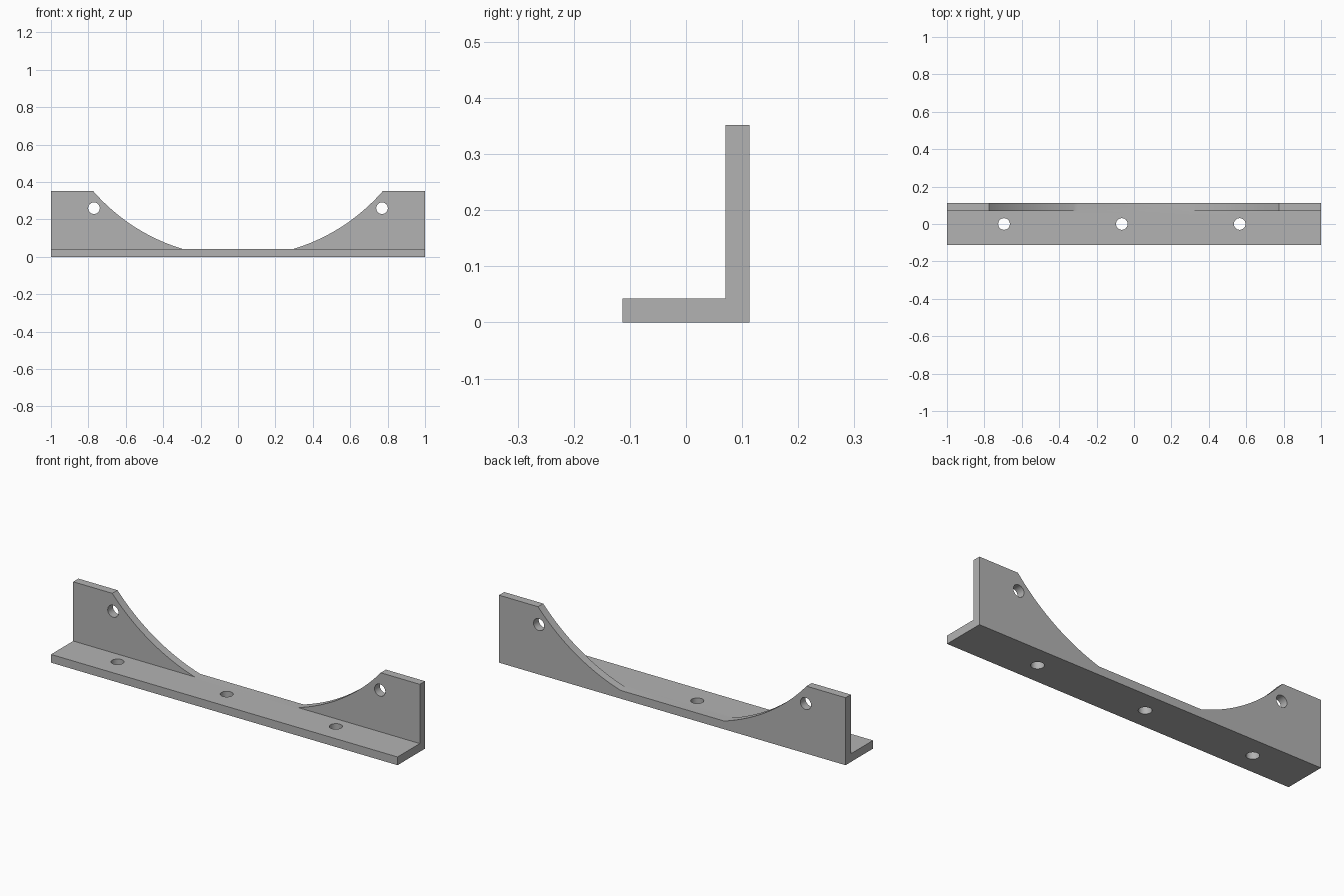
import bpy, bmesh, math
from mathutils import Matrix, Vector

if "Cube" in bpy.data.objects:
    bpy.data.objects.remove(bpy.data.objects["Cube"], do_unlink=True)

DEPTH, HEIGHT, THICK = 0.113, 0.352, 0.043
ARC_Z, ARC_R = 1.024, 1.0255
HOLE_R = 0.031

grey = bpy.data.materials.new("plain grey")
grey.use_nodes = True
colour = (0.45, 0.45, 0.45, 1)
grey.diffuse_color = colour
grey.node_tree.nodes["Principled BSDF"].inputs["Base Color"].default_value = colour


def make_object(name, bm):
    bmesh.ops.recalc_face_normals(bm, faces=bm.faces)
    mesh = bpy.data.meshes.new(name)
    bm.to_mesh(mesh)
    bm.free()
    mesh.materials.append(grey)
    obj = bpy.data.objects.new(name, mesh)
    bpy.context.collection.objects.link(obj)
    return obj


def prism(name, points, offset):
    """Extrude a closed outline along the offset."""
    bm = bmesh.new()
    face = bm.faces.new([bm.verts.new(p) for p in points])
    new = bmesh.ops.extrude_face_region(bm, geom=[face])["geom"]
    bmesh.ops.translate(bm, vec=Vector(offset),
                        verts=[v for v in new if isinstance(v, bmesh.types.BMVert)])
    return make_object(name, bm)


def drill(name, centre, axis):
    """Round cutter along the y or z axis."""
    bm = bmesh.new()
    turn = Matrix.Rotation(math.pi / 2, 4, 'X') if axis == 'Y' else Matrix()
    bmesh.ops.create_cone(bm, cap_ends=True, segments=48, radius1=HOLE_R,
                          radius2=HOLE_R, depth=0.12,
                          matrix=Matrix.Translation(centre) @ turn)
    return make_object(name, bm)


# Angle bracket: L-shaped section swept along x
wall_y = DEPTH - THICK
section = [(-DEPTH, 0), (DEPTH, 0), (DEPTH, HEIGHT), (wall_y, HEIGHT),
           (wall_y, THICK), (-DEPTH, THICK)]
bracket = prism("angle_bracket", [(-1, y, z) for y, z in section], (2, 0, 0))

# Cradle cutter: circular arc clipped at the top of the base flange
low = math.acos((ARC_Z - THICK) / ARC_R)
high = math.acos((ARC_Z - HEIGHT - 0.02) / ARC_R)
side = [low + (high - low) * i / 24 for i in range(25)]
outline = [(ARC_R * math.sin(a), ARC_Z - ARC_R * math.cos(a)) for a in side]
outline = [(x, max(z, THICK)) for x, z in outline]
outline[0] = (outline[0][0], THICK)
outline = [(-x, z) for x, z in reversed(outline)] + outline
cutters = [prism("cradle_cutter", [(x, 0.05, z) for x, z in outline], (0, 0.1, 0))]

# Bolt holes through the wall and the flange
for x in (-0.77, 0.77):
    cutters.append(drill("wall_hole_cutter", (x, DEPTH - THICK / 2, 0.26), 'Y'))
for x in (-0.695, -0.065, 0.565):
    cutters.append(drill("flange_hole_cutter", (x, 0, THICK / 2), 'Z'))

bpy.ops.object.select_all(action='DESELECT')
bpy.context.view_layer.objects.active = bracket
bracket.select_set(True)
for cutter in cutters:
    cutter.hide_render = True
    mod = bracket.modifiers.new("cut", 'BOOLEAN')
    mod.operation, mod.solver, mod.object = 'DIFFERENCE', 'EXACT', cutter
    bpy.ops.object.modifier_apply(modifier=mod.name)
    bpy.data.objects.remove(cutter, do_unlink=True)

bpy.ops.object.shade_smooth_by_angle(angle=math.radians(20))
